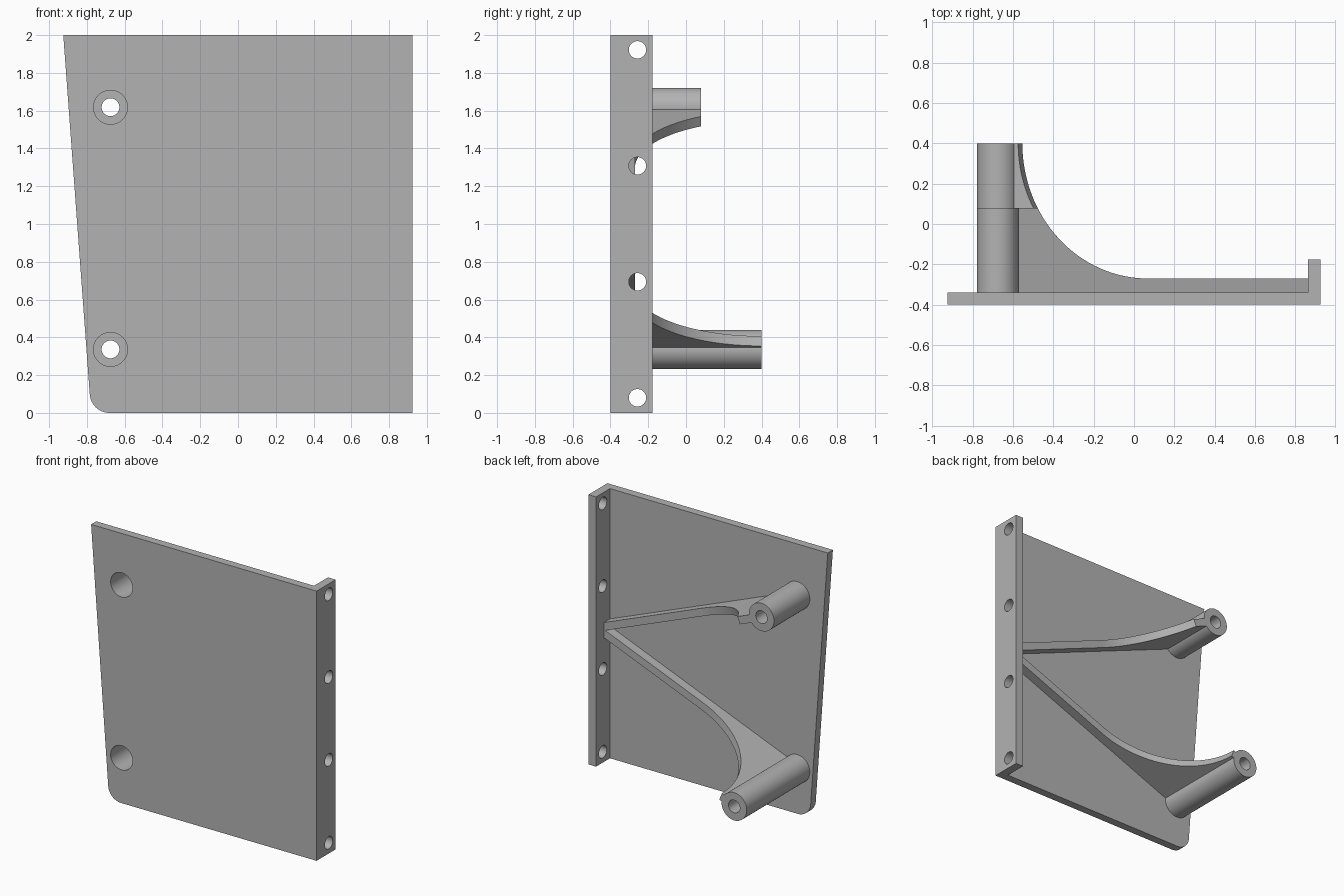
import bpy, bmesh, math
from mathutils import Vector

old = bpy.data.objects.get("Cube")
if old:
    bpy.data.objects.remove(old)

GREY = (0.45, 0.45, 0.45, 1)
grey = bpy.data.materials.new("plain grey")
grey.use_nodes = True
grey.diffuse_color = GREY
grey.node_tree.nodes["Principled BSDF"].inputs["Base Color"].default_value = GREY

FRONT, PLATE_BACK = -0.4, -0.34
POST_X = -0.675
HOLE_R, BORE_R, POST_R = 0.047, 0.09, 0.103
SLOPE = math.atan(0.4)


def finish(name, bm):
    bmesh.ops.recalc_face_normals(bm, faces=bm.faces)
    mesh = bpy.data.meshes.new(name)
    bm.to_mesh(mesh)
    bm.free()
    mesh.materials.append(grey)
    ob = bpy.data.objects.new(name, mesh)
    bpy.context.collection.objects.link(ob)
    return ob


def smooth(ob):
    bpy.ops.object.select_all(action="DESELECT")
    ob.select_set(True)
    bpy.context.view_layer.objects.active = ob
    bpy.ops.object.shade_smooth_by_angle(angle=math.radians(30))


def prism(name, outline, place, low, high):
    """Extrude a 2D outline from low to high; place maps (u, v, depth) to space."""
    bm = bmesh.new()
    a, b = [[bm.verts.new(place(u, v, d)) for u, v in outline] for d in (low, high)]
    bm.faces.new(a)
    bm.faces.new(b)
    n = len(a)
    for i in range(n):
        j = (i + 1) % n
        bm.faces.new((a[i], a[j], b[j], b[i]))
    return finish(name, bm)


def circle(cx, cy, r, n=48):
    return [(cx + r * math.cos(math.tau * i / n), cy + r * math.sin(math.tau * i / n))
            for i in range(n)]


def facing_front(u, v, d):
    return Vector((u, d, v))


def facing_side(u, v, d):
    return Vector((d, u, v))


def cut(ob, cutters):
    for c in cutters:
        c.hide_render = True
        mod = ob.modifiers.new("hole", "BOOLEAN")
        mod.operation = "DIFFERENCE"
        mod.solver = "EXACT"
        mod.object = c
        bpy.context.view_layer.objects.active = ob
        bpy.ops.object.modifier_apply(modifier=mod.name)
        bpy.data.objects.remove(c)
    smooth(ob)


def tube(name, z, end, floor):
    """Hollow post: wide bore from the front, narrow hole through the end wall."""
    profile = [(POST_R, PLATE_BACK), (POST_R, end), (HOLE_R, end),
               (HOLE_R, floor), (BORE_R, floor), (BORE_R, PLATE_BACK)]
    bm = bmesh.new()
    rings = [[bm.verts.new((x, y, zz)) for x, zz in circle(POST_X, z, r)]
             for r, y in profile]
    for k, ring in enumerate(rings):
        nxt = rings[(k + 1) % len(rings)]
        for i in range(len(ring)):
            j = (i + 1) % len(ring)
            bm.faces.new((ring[i], ring[j], nxt[j], nxt[i]))
    smooth(finish(name, bm))


def rib(name, z, end, side):
    """Thin web from a post to the flange with a large concave arc."""
    centre, radius, top = 0.79, 0.67, 0.4
    start = math.asin((top - end) / radius)
    outline = [(0.097, -0.37), (0.097, end)]
    for i in range(33):
        a = start + (math.pi / 2 - start) * i / 32
        outline.append((centre - radius * math.cos(a), top - radius * math.sin(a)))
    outline += [(1.68, top - radius), (1.68, -0.37)]
    c, s = math.cos(SLOPE), math.sin(SLOPE) * side

    def place(u, v, d):
        return Vector((POST_X + u * c - d * s, v, z + u * s + d * c))

    smooth(prism(name, outline, place, -0.028, 0.028))


# Plate with slanted edge and one rounded corner
lean = math.atan(0.0737)
corner = []
for i in range(13):
    a = math.pi + lean + (math.pi / 2 - lean) * i / 12
    corner.append((-0.68 + 0.105 * math.cos(a), 0.105 + 0.105 * math.sin(a)))
posts = {"lower": (0.336, 0.4, 1), "upper": (1.618, 0.08, -1)}
plate = prism("plate", [(0.925, 0), (0.925, 2), (-0.925, 2)] + corner,
              facing_front, FRONT, PLATE_BACK)
cut(plate, [prism("bore_cutter", circle(POST_X, z, BORE_R), facing_front, -0.5, -0.2)
            for z, end, side in posts.values()])

# Side flange with four screw holes
flange = prism("flange", [(FRONT, 0), (-0.177, 0), (-0.177, 2), (FRONT, 2)],
               facing_side, 0.862, 0.925)
cut(flange, [prism("screw_cutter", circle(-0.257, z, 0.046), facing_side, 0.8, 1)
             for z in (0.08, 0.694, 1.308, 1.922)])

# Posts and their ribs
for label, (z, end, side) in posts.items():
    tube(label + "_post", z, end, end - 0.12)
    rib(label + "_rib", z, end, side)
